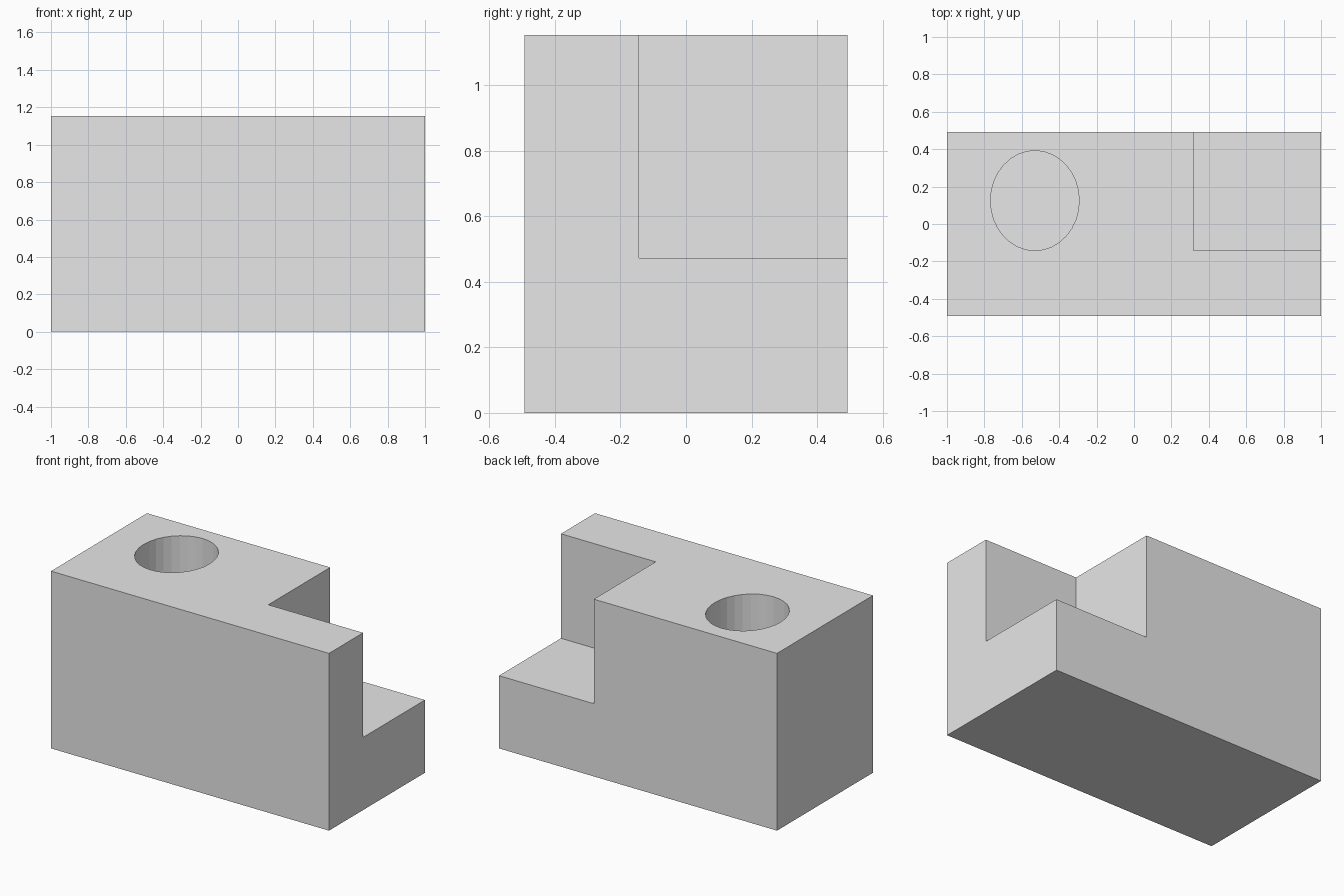
import bpy
import bmesh
from mathutils import Matrix

if "Cube" in bpy.data.objects:
    bpy.data.objects.remove(bpy.data.objects["Cube"])

HALF_X, HALF_Y, TOP = 1.0, 0.493, 1.153
STEP_X, STEP_Y, STEP_Z = 0.318, -0.143, 0.473   # corner notch
HOLE_X, HOLE_Y, HOLE_RX, HOLE_RY = -0.53, 0.125, 0.237, 0.267
HOLE_FLOOR = STEP_Z

grey = bpy.data.materials.new("plain grey")
grey.diffuse_color = (0.8, 0.8, 0.8, 1)
grey.use_nodes = True
grey.node_tree.nodes["Principled BSDF"].inputs["Base Color"].default_value = grey.diffuse_color


def add_object(name, bm):
    mesh = bpy.data.meshes.new(name)
    bm.to_mesh(mesh)
    bm.free()
    mesh.materials.append(grey)
    obj = bpy.data.objects.new(name, mesh)
    bpy.context.collection.objects.link(obj)
    return obj


def box(name, low, high):
    size = [b - a for a, b in zip(low, high)]
    mid = [(a + b) / 2 for a, b in zip(low, high)]
    bm = bmesh.new()
    bmesh.ops.create_cube(bm, size=1, matrix=Matrix.Translation(mid) @ Matrix.Diagonal((*size, 1)))
    return add_object(name, bm)


def cut(target, cutter):
    mod = target.modifiers.new(cutter.name, 'BOOLEAN')
    mod.operation = 'DIFFERENCE'
    mod.solver = 'EXACT'
    mod.object = cutter
    bpy.context.view_layer.objects.active = target
    bpy.ops.object.modifier_apply(modifier=mod.name)
    bpy.data.objects.remove(cutter)


# Main block
block = box("block", (-HALF_X, -HALF_Y, 0), (HALF_X, HALF_Y, TOP))

# Notch in the back right corner
cut(block, box("corner_notch", (STEP_X, STEP_Y, STEP_Z), (HALF_X + 0.2, HALF_Y + 0.2, TOP + 0.2)))

# Blind oval hole sunk from the top
bm = bmesh.new()
depth = TOP + 0.2 - HOLE_FLOOR
bmesh.ops.create_cone(
    bm, cap_ends=True, segments=32, radius1=1, radius2=1, depth=1,
    matrix=Matrix.Translation((HOLE_X, HOLE_Y, HOLE_FLOOR + depth / 2))
    @ Matrix.Diagonal((HOLE_RX, HOLE_RY, depth, 1)))
cut(block, add_object("round_hole", bm))
